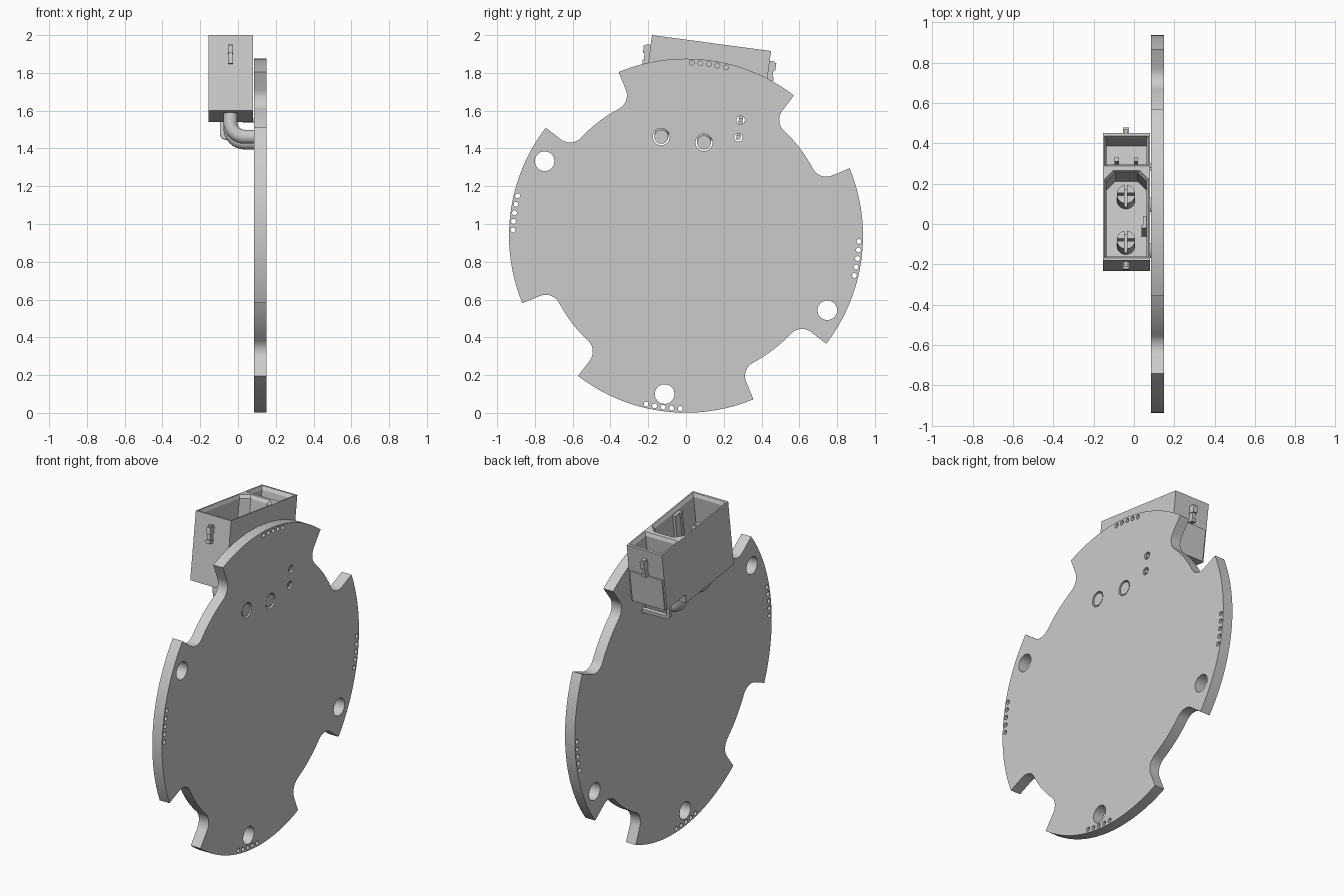
import bpy, bmesh
from math import sin, cos, pi, radians, asin
from mathutils import Matrix, Vector

if "Cube" in bpy.data.objects:
    bpy.data.objects.remove(bpy.data.objects["Cube"], do_unlink=True)

grey = bpy.data.materials.new("plain_grey")
grey.use_nodes = True
COLOUR = (0.6, 0.6, 0.6, 1)
grey.diffuse_color = COLOUR
grey.node_tree.nodes["Principled BSDF"].inputs["Base Color"].default_value = COLOUR

TILT = radians(7.6)
CENTRE, RADIUS = 0.938, 0.937
BACK, FACE = 0.085, 0.15          # board thickness range in x
# connector space: y runs along the housing, z = 0 is its rim
SOCKET = Matrix.Translation((0, -0.18, 2.0)) @ Matrix.Rotation(-TILT, 4, 'X')


def loft(bm, rings):
    """Closed solid skinned through equal-length rings of points."""
    loops = [[bm.verts.new(p) for p in ring] for ring in rings]
    n = len(loops[0])
    for a, b in zip(loops, loops[1:]):
        for i in range(n):
            bm.faces.new((a[i], a[(i + 1) % n], b[(i + 1) % n], b[i]))
    bm.faces.new(loops[0])
    bm.faces.new(loops[-1])


def box(bm, x0, x1, y0, y1, z0, z1):
    loft(bm, [[(x0, y0, z), (x1, y0, z), (x1, y1, z), (x0, y1, z)] for z in (z0, z1)])


def finish(name, bm, matrix=Matrix(), smooth=False):
    bmesh.ops.recalc_face_normals(bm, faces=bm.faces)
    mesh = bpy.data.meshes.new(name)
    bm.to_mesh(mesh)
    bm.free()
    mesh.materials.append(grey)
    ob = bpy.data.objects.new(name, mesh)
    ob.matrix_world = matrix
    bpy.context.collection.objects.link(ob)
    if smooth:
        shade(ob)
    return ob


def shade(ob):
    bpy.ops.object.select_all(action='DESELECT')
    ob.select_set(True)
    bpy.context.view_layer.objects.active = ob
    bpy.ops.object.shade_smooth_by_angle(angle=radians(30))


def boolean(ob, cutter, operation='DIFFERENCE'):
    mod = ob.modifiers.new("cut", 'BOOLEAN')
    mod.operation, mod.object, mod.solver = operation, cutter, 'EXACT'
    bpy.context.view_layer.update()
    graph = bpy.context.evaluated_depsgraph_get()
    mesh = bpy.data.meshes.new_from_object(ob.evaluated_get(graph))
    ob.modifiers.clear()
    ob.data = mesh
    bpy.data.objects.remove(cutter, do_unlink=True)


def polar(r, a):
    return Vector((r * cos(a), CENTRE + r * sin(a)))


def arc(centre, r, a0, a1, n):
    return [centre + r * Vector((cos(a0 + (a1 - a0) * i / n), sin(a0 + (a1 - a0) * i / n)))
            for i in range(n + 1)]


# board: four lobes separated by notches with filleted inner corners
INNER, FILLET, HALF = 0.76, 0.08, radians(15)
hub = Vector((0, CENTRE))
outline = []
for k in range(4):
    mid = k * pi / 2 - TILT
    outline += arc(hub, RADIUS, mid - radians(30), mid + radians(30), 40)
    notch = mid + pi / 4
    swing = asin(FILLET / (INNER + FILLET))
    a, b = notch - HALF + swing, notch + HALF - swing
    outline += arc(polar(INNER + FILLET, a), FILLET, notch - HALF - pi / 2, a - pi, 12)
    outline += arc(hub, INNER, a, b, 12)[1:-1]
    outline += arc(polar(INNER + FILLET, b), FILLET, b + pi, notch + HALF + pi / 2, 12)
bm = bmesh.new()
loft(bm, [[(x, p.x, p.y) for p in outline] for x in (BACK, FACE)])
board = finish("board", bm)

# board holes: mounting, edge rows, and pin holes
pin_rows = [(0.12, 0.527), (0.348, 0.527)]
signal_rows = [(0.525, 0.384), (0.525, 0.477)]


def to_board(s, t):
    p = SOCKET @ Vector((0, s, -t))
    return Vector((p.y, p.z))


holes = [(polar(0.846, radians(a)), 0.052) for a in (152.2, -27.8, 262.3)]
holes += [(polar(0.916, k * pi / 2 - TILT + radians(2.85 * j)), 0.013)
          for k in range(4) for j in range(-2, 3)]
holes += [(to_board(*p), 0.045) for p in pin_rows]
holes += [(to_board(*p), 0.022) for p in signal_rows]
bm = bmesh.new()
for c, r in holes:
    ring = arc(c, r, 0, 2 * pi, 28)[:-1]
    loft(bm, [[(x, p.x, p.y) for p in ring] for x in (BACK - 0.05, FACE + 0.05)])
boolean(board, finish("hole_cutter", bm))
shade(board)

# housing: tall power section and shorter signal section
X0, X1, LENGTH, SPLIT = -0.155, 0.08, 0.636, 0.458
DEEP, SHALLOW = -0.403, -0.35
side = [(0, 0), (LENGTH, 0), (LENGTH, SHALLOW), (SPLIT, SHALLOW), (SPLIT, DEEP), (0, DEEP)]
bm = bmesh.new()
loft(bm, [[(x, y, z) for y, z in side] for x in (X0, X1)])
housing = finish("connector_housing", bm, SOCKET)


def pocket(bm, points, floor):
    """Cavity cutter with a chamfered mouth."""
    cx = sum(max(c) + min(c) for c in [[p[0] for p in points]]) / 2
    cy = sum(max(c) + min(c) for c in [[p[1] for p in points]]) / 2
    rings = []
    for z, grow in ((0.01, 0.015), (-0.02, 0), (floor, 0)):
        rings.append([(x + (grow if x > cx else -grow), y + (grow if y > cy else -grow), z)
                      for x, y in points])
    loft(bm, rings)


L, R, C = -0.137, 0.062, 0.045
bm = bmesh.new()
pocket(bm, [(L, 0.022), (R, 0.022), (R, 0.44 - C), (R - C, 0.44), (L + C, 0.44), (L, 0.44 - C)], -0.34)
pocket(bm, [(L, 0.482), (R, 0.482), (R, 0.612), (L, 0.612)], -0.3)
boolean(housing, finish("pocket_cutter", bm, SOCKET))

# key rib inside the power pocket
bm = bmesh.new()
box(bm, 0.045, R + 0.005, 0.165, 0.225, -0.345, -0.03)
box(bm, 0.036, 0.046, 0.165, 0.18, -0.345, -0.03)
finish("key_rib", bm, SOCKET)

# thin cover panel on the signal end
bm = bmesh.new()
box(bm, X0 + 0.01, X1 - 0.01, LENGTH - 0.002, LENGTH + 0.007, SHALLOW, -0.16)
finish("end_panel", bm, SOCKET)

# latches on both ends
PIN_X = -0.04
for name, y, d in (("front_latch", 0, -1), ("rear_latch", LENGTH, 1)):
    bm = bmesh.new()
    for half, reach, z0, z1 in ((0.010, 0.026, -0.155, -0.052), (0.014, 0.036, -0.10, -0.06),
                                (0.014, 0.032, -0.155, -0.135)):
        ends = sorted((y - d * 0.003, y + d * reach))
        box(bm, PIN_X - half, PIN_X + half, ends[0], ends[1], z0, z1)
    finish(name, bm, SOCKET)


def bent_pin(bm, x, s, t, top, bend, r, sides, phase, shoulder=None):
    """Pin going down at x, then bending toward the board at depth t."""
    stations = [(x, top, 0, r)]
    if shoulder:
        stations = [(x, top, 0, shoulder), (x, -0.36, 0, shoulder), (x, -0.36, 0, r)]
    for i in range(9):
        a = pi / 2 * i / 8
        stations.append((x + bend * (1 - cos(a)), -t + bend * (1 - sin(a)), a, r))
    stations.append((FACE - 0.004, -t, pi / 2, r))
    rings = []
    for px, pz, a, rad in stations:
        ring = []
        for j in range(sides):
            q = phase + 2 * pi * j / sides
            u, v = rad * cos(q), rad * sin(q)
            ring.append((px + u * cos(a), s + v, pz + u * sin(a)))
        rings.append(ring)
    loft(bm, rings)


# power pins with cross-slotted heads
for i, (s, t) in enumerate(pin_rows):
    bm = bmesh.new()
    bent_pin(bm, PIN_X, s, t, -0.13, 0.075, 0.037, 28, 0, 0.046)
    pin = finish("power_pin_%d" % (i + 1), bm, SOCKET)
    for hx, hy in ((0.006, 0.06), (0.06, 0.006)):
        bm = bmesh.new()
        box(bm, PIN_X - hx, PIN_X + hx, s - hy, s + hy, -0.27, -0.1)
        boolean(pin, finish("slot_cutter", bm, SOCKET))
    shade(pin)

# square signal pins
for i, (x, (s, t)) in enumerate(zip((0.01, -0.085), signal_rows)):
    bm = bmesh.new()
    bent_pin(bm, x, s, t, -0.15, 0.02, 0.015, 4, pi / 4)
    finish("signal_pin_%d" % (i + 1), bm, SOCKET)
